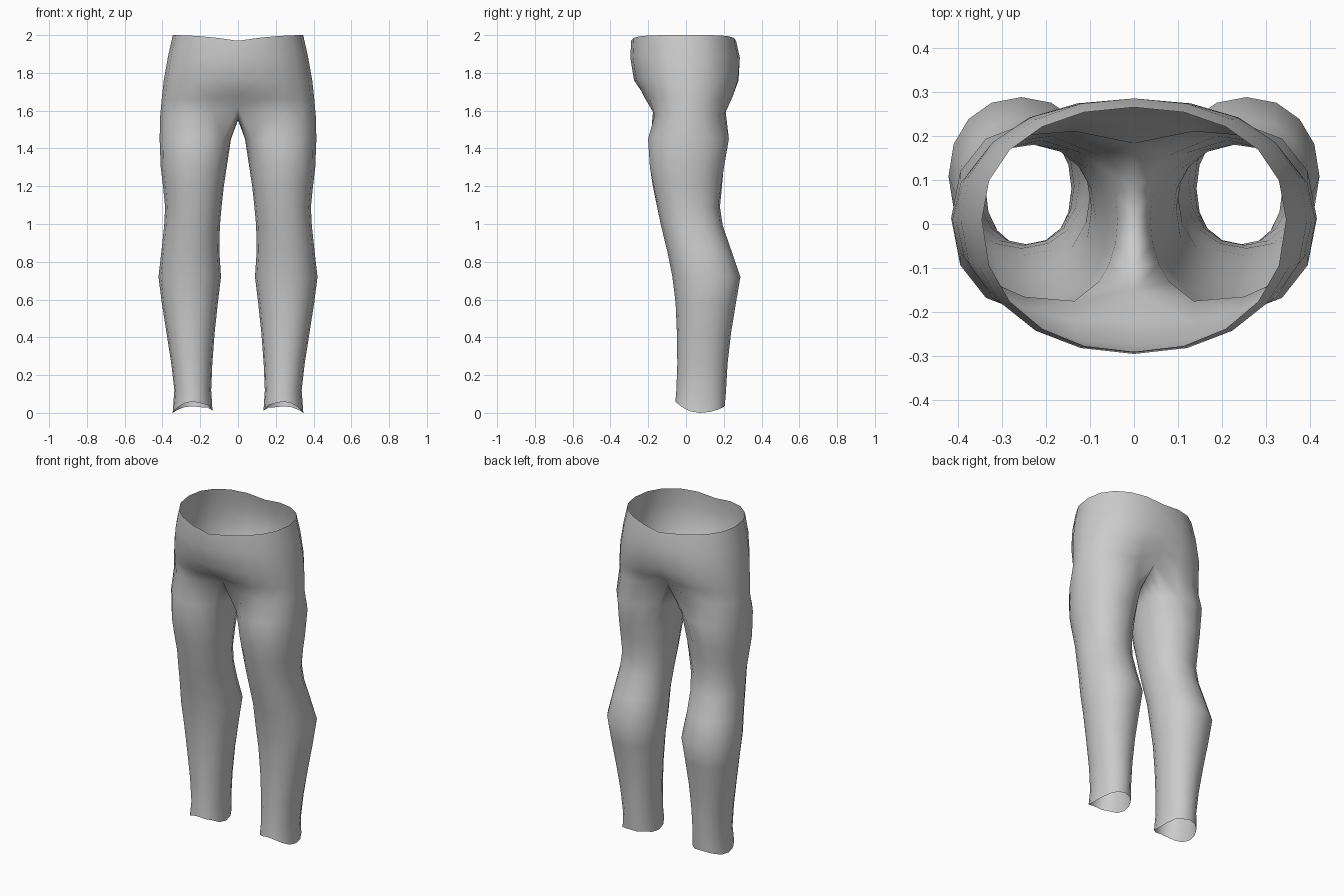
import bpy
import bmesh
from math import sin, cos, radians, copysign

if "Cube" in bpy.data.objects:
    bpy.data.objects.remove(bpy.data.objects["Cube"])

ARC = 10     # segments from front centre round the outer side to back centre
INNER = 5    # extra points on the inside of each leg

grey = bpy.data.materials.new("grey cloth")
grey.use_nodes = True
grey.diffuse_color = (0.6, 0.6, 0.6, 1)
grey.node_tree.nodes["Principled BSDF"].inputs["Base Color"].default_value = (0.6, 0.6, 0.6, 1)

# Hip rows: height at side, rise at centre, half width, front y, back y, front dip, back dip
HIPS = [
    (2.00, -0.03, 0.345, -0.29, 0.265, 0, 0),
    (1.89, -0.01, 0.37, -0.295, 0.285, 0, 0),
    (1.76, 0.00, 0.393, -0.275, 0.293, 0, 0.015),
    (1.66, 0.02, 0.404, -0.24, 0.275, 0.02, 0.04),
    (1.57, 0.05, 0.412, -0.212, 0.253, 0.06, 0.07),
]
# Crotch seam, back to front: y, z
SEAM = [(0.13, 1.58), (0.08, 1.556), (0.02, 1.55), (-0.04, 1.555), (-0.1, 1.575)]
# Leg rows: height, inner x, outer x, front y, back y, half angle of the outer arc
LEGS = [
    (1.45, 0.037, 0.415, -0.202, 0.228, 140),
    (1.30, 0.060, 0.409, -0.195, 0.205, 130),
    (1.20, 0.075, 0.397, -0.177, 0.192, 122),
    (1.09, 0.087, 0.386, -0.153, 0.180, 116),
    (0.99, 0.096, 0.391, -0.132, 0.195, 112.5),
    (0.86, 0.099, 0.405, -0.100, 0.240, 112.5),
    (0.72, 0.090, 0.421, -0.072, 0.288, 112.5),
    (0.58, 0.107, 0.403, -0.055, 0.264, 112.5),
    (0.42, 0.124, 0.378, -0.048, 0.238, 112.5),
    (0.26, 0.136, 0.353, -0.046, 0.220, 112.5),
    (0.12, 0.142, 0.337, -0.051, 0.212, 112.5),
    (0.00, 0.135, 0.346, -0.056, 0.205, 112.5),
]


def rounded(v, power):
    return copysign(abs(v) ** power, v)


def hip_row(bm, z, rise, width, front, back, dip_f, dip_b):
    """Half ring from front centre round the side to back centre."""
    row, mid = [], 0.01
    for i in range(ARC + 1):
        a = radians(-90 + 180 * i / ARC)
        s, c = sin(a), max(0, cos(a))
        if i in (0, ARC):
            c = 0
        near = (1 - c) ** 2
        depth = (back - mid - dip_b * near) if s > 0 else (mid - front - dip_f * near)
        y = mid + depth * rounded(s, 0.9)
        row.append(bm.verts.new((width * c ** 0.95, y, z + rise * near)))
    return row


def leg_row(bm, z, inner, outer, front, back, half):
    """Closed ring round one leg, with a curved hem on the lowest row."""
    cx, rx = (inner + outer) / 2, (outer - inner) / 2
    cy, ry = (front + back) / 2, (back - front) / 2
    angles = [-half + 2 * half * i / ARC for i in range(ARC + 1)]
    gap = (360 - 2 * half) / (INNER + 1)
    angles += [half + gap * (i + 1) for i in range(INNER)]
    row = []
    for a in map(radians, angles):
        s, c = sin(a), cos(a)
        lift = 0
        if z == 0:
            lift = s * s * (0.06 if s < 0 else 0.035) + (0.012 if c < -0.5 else 0)
        row.append(bm.verts.new((cx + rx * rounded(c, 0.93),
                                 cy + ry * rounded(s, 0.93), z + lift)))
    return row


def join(bm, upper, lower, closed):
    n = len(lower) if closed else ARC + 1
    for i in range(n if closed else n - 1):
        j = (i + 1) % n
        bm.faces.new((lower[i], lower[j], upper[j], upper[i]))


# Left half of the garment
bm = bmesh.new()
rows = [hip_row(bm, *r) for r in HIPS]
for up, low in zip(rows, rows[1:]):
    join(bm, up, low, False)
ring = rows[-1] + [bm.verts.new((0, y, z)) for y, z in SEAM]
for r in LEGS:
    low = leg_row(bm, *r)
    join(bm, ring, low, True)
    ring = low

mesh = bpy.data.meshes.new("trousers")
bm.to_mesh(mesh)
bm.free()
mesh.materials.append(grey)
trousers = bpy.data.objects.new("trousers", mesh)
bpy.context.collection.objects.link(trousers)

# Right half by mirroring across the centre seam
mirror = trousers.modifiers.new("mirror", 'MIRROR')
mirror.use_axis[0] = True
mirror.use_mirror_merge = True
mirror.merge_threshold = 0.001

for poly in mesh.polygons:
    poly.use_smooth = True
